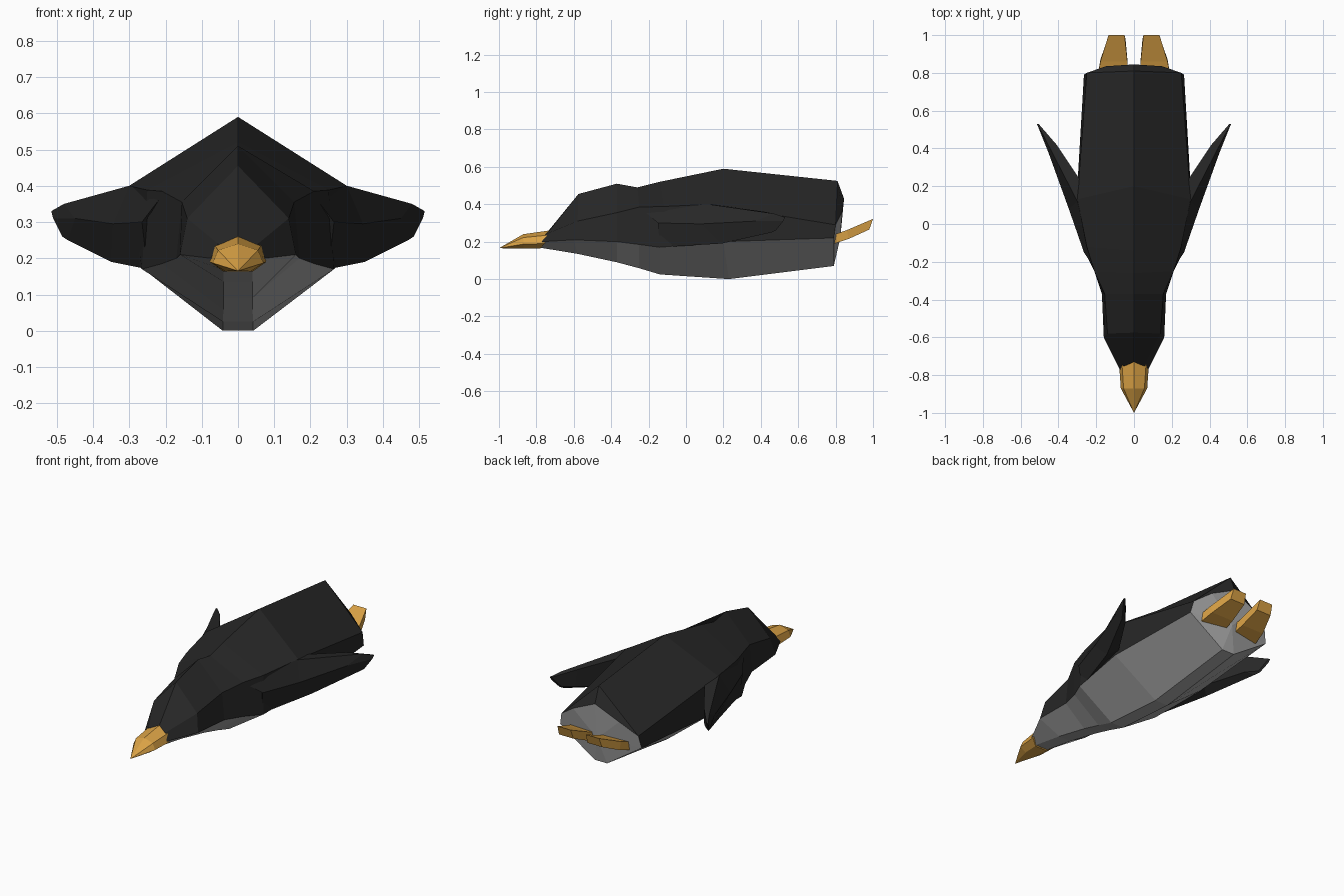
import bpy, bmesh

if "Cube" in bpy.data.objects:
    bpy.data.objects.remove(bpy.data.objects["Cube"])

def material(name, rgb):
    m = bpy.data.materials.new(name)
    m.diffuse_color = (*rgb, 1)
    m.use_nodes = True
    m.node_tree.nodes["Principled BSDF"].inputs["Base Color"].default_value = m.diffuse_color
    return m

BLACK = material("black_feathers", (0.02, 0.02, 0.02))
GREY = material("belly_feathers", (0.4, 0.4, 0.4))
ORANGE = material("orange_skin", (0.7, 0.36, 0.06))

def finish(name, bm, mats):
    bmesh.ops.recalc_face_normals(bm, faces=bm.faces)
    me = bpy.data.meshes.new(name)
    bm.to_mesh(me)
    bm.free()
    for m in mats:
        me.materials.append(m)
    ob = bpy.data.objects.new(name, me)
    bpy.context.collection.objects.link(ob)
    return ob

def ring_from_half(half):
    """Half section (ridge first, on the centre line) -> full mirrored ring."""
    return half + [(-x, y, z) for x, y, z in reversed(half[1:])]

def loft(bm, rings, caps=(True, True)):
    vs = [[bm.verts.new(p) for p in r] for r in rings]
    n = len(vs[0])
    for a, b in zip(vs, vs[1:]):
        for i in range(n):
            j = (i + 1) % n
            bm.faces.new((a[i], a[j], b[j], b[i]))
    for r, cap in zip((vs[0], vs[-1]), caps):
        if cap:
            bm.faces.new(r)
    return vs

# Body: half sections of ridge, upper side, colour seam, belly edge
sections = [
    [(0, -.73, .26), (.055, -.75, .24), (.075, -.77, .20), (.04, -.78, .168)],
    [(0, -.575, .455), (.14, -.58, .31), (.16, -.60, .21), (.04, -.58, .135)],
    [(0, -.37, .51), (.155, -.37, .355), (.17, -.37, .20), (.04, -.37, .09)],
    [(0, -.26, .49), (.21, -.25, .385), (.21, -.25, .185), (.04, -.25, .058)],
    [(0, -.14, .52), (.25, -.12, .388), (.265, -.14, .17), (.042, -.14, .025)],
    [(0, .20, .59), (.30, .13, .40), (.30, .20, .20), (.042, .23, .0)],
    [(0, .81, .525), (.25, .80, .29), (.265, .79, .22), (.04, .79, .07)],
]
bm = bmesh.new()
rings = loft(bm, [ring_from_half(s) for s in sections], (True, False))
for f in bm.faces:  # below the seam is the grey belly
    f.material_index = 0
seam_loops = {2, 3, 4}
belly = {v for r in rings for i, v in enumerate(r) if i in {2, 3, 4, 5}}
for f in bm.faces:
    if all(v in belly for v in f.verts):
        f.material_index = 1

# Rear end: dark overhang above a grey rump
e = rings[-1]
apex = bm.verts.new((0, .845, .43))
mid = bm.verts.new((0, .825, .22))
for up, seam, edge, sx in ((1, 2, 3, 1), (6, 5, 4, -1)):
    sh = bm.verts.new((.15 * sx, .835, .36))
    bm.faces.new((e[0], e[up], sh, apex))
    for quad in ((e[up], e[seam], mid, sh), (sh, mid, apex), (e[seam], e[edge], mid)):
        bm.faces.new(quad).material_index = 1
bm.faces.new((e[3], e[4], mid)).material_index = 1
finish("body", bm, [BLACK, GREY])

# Beak
bm = bmesh.new()
beak = loft(bm, [ring_from_half(h) for h in (
    [(0, -.73, .26), (.065, -.72, .237), (.078, -.755, .19), (.04, -.78, .163)],
    [(0, -.87, .24), (.055, -.87, .222), (.07, -.87, .187), (.035, -.87, .164)])],
    (True, False))[-1]
tip = bm.verts.new((0, -1, .165))
for i in range(len(beak)):
    bm.faces.new((beak[i], beak[(i + 1) % len(beak)], tip))
finish("beak", bm, [ORANGE])

# Wings and feet, one per side
wing = [  # outer top, outer crease, outer bottom, inner bottom, inner top
    [(.20, -.25, .385), (.265, -.15, .30), (.25, -.14, .17), (.18, -.08, .19), (.18, -.08, .37)],
    [(.30, .12, .40), (.345, .08, .295), (.35, .19, .19), (.30, .23, .22), (.29, .24, .385)],
    [(.48, .47, .35), (.45, .37, .31), (.47, .46, .25), (.42, .43, .26), (.41, .42, .36)],
    [(.515, .53, .33), (.51, .52, .31), (.485, .48, .26), (.475, .48, .265), (.505, .53, .33)],
]
foot = [  # wide heel tapering to the toe
    [(.03, .79, .237), (.19, .79, .237), (.19, .795, .19), (.03, .795, .19)],
    [(.035, .86, .262), (.178, .86, .262), (.178, .87, .215), (.035, .87, .215)],
    [(.05, 1.0, .322), (.135, 1.0, .322), (.14, .98, .265), (.045, .98, .265)],
]
for side, s in (("right", 1), ("left", -1)):
    for part, secs, mat in (("wing", wing, BLACK), ("foot", foot, ORANGE)):
        bm = bmesh.new()
        loft(bm, [[(x * s, y, z) for x, y, z in r] for r in secs])
        finish(f"{side}_{part}", bm, [mat])
